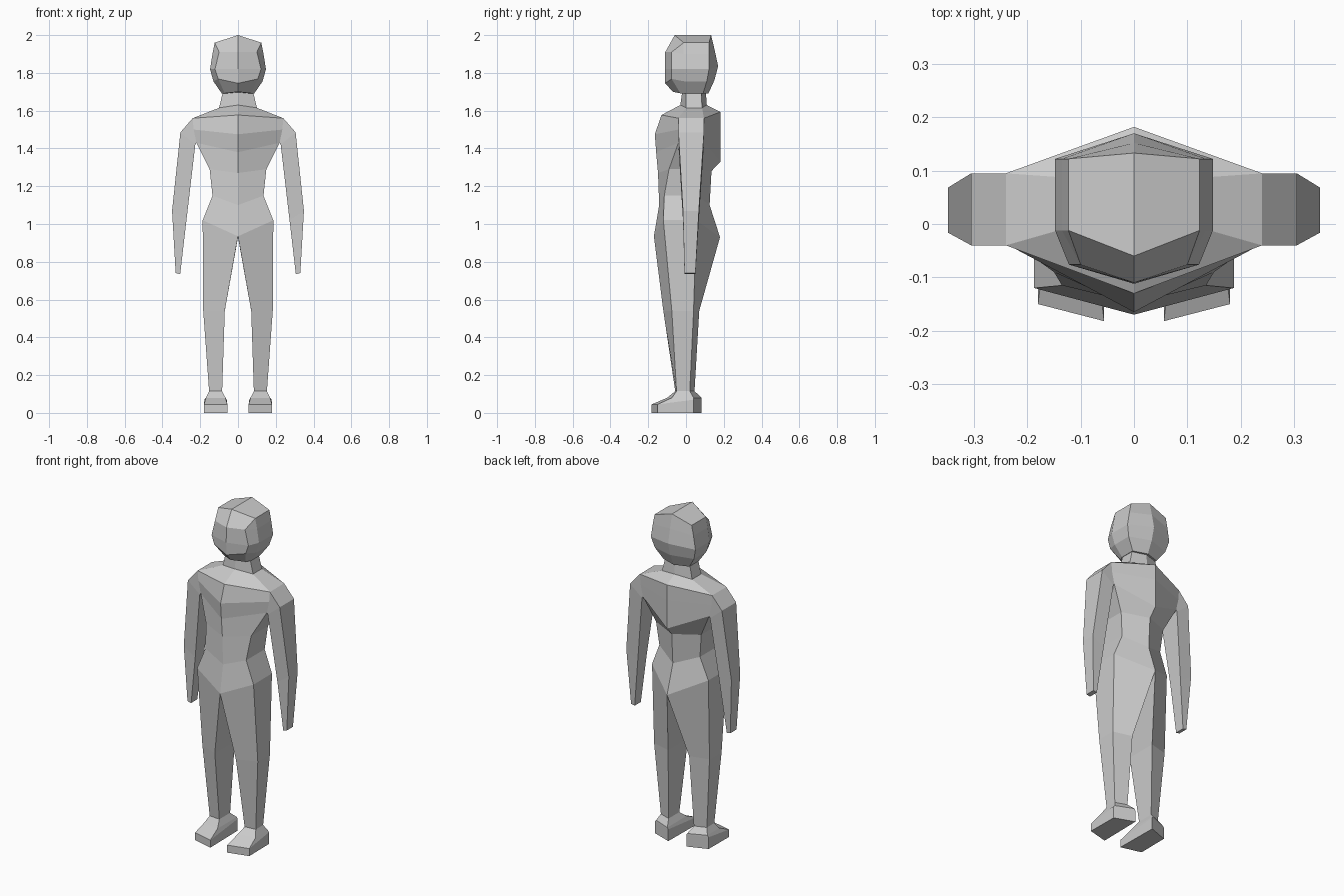
import bpy, bmesh


def loft(bm, rings, closed, cap_first=False, cap_last=False):
    """Skin matching rings, on both sides of x = 0."""
    for s in (1, -1):
        vs = [[bm.verts.new((s * x, y, z)) for x, y, z in r] for r in rings]
        n = len(rings[0])
        for a, b in zip(vs, vs[1:]):
            for i in range(n if closed else n - 1):
                j = (i + 1) % n
                bm.faces.new((a[i], a[j], b[j], b[i]))
        if cap_first:
            bm.faces.new(vs[0])
        if cap_last:
            bm.faces.new(vs[-1])


def finish(bm, name):
    bmesh.ops.remove_doubles(bm, verts=bm.verts, dist=0.0005)
    bmesh.ops.recalc_face_normals(bm, faces=bm.faces)
    mesh = bpy.data.meshes.new(name)
    bm.to_mesh(mesh)
    bm.free()
    bpy.context.collection.objects.link(bpy.data.objects.new(name, mesh))


def torso_ring(front, side, back):
    """front/back = (y, z) on the centre line, side = (x, y front, y back, z)."""
    x, y0, y1, z = side
    return [(0, *front), (x, y0, z), (x, y1, z), (0, *back)]


# Neck and torso, top to hip
torso = [
    torso_ring((-0.02, 1.70), (0.08, 0.0, 0.08, 1.70), (0.105, 1.70)),
    torso_ring((-0.03, 1.63), (0.10, 0.0, 0.085, 1.615), (0.11, 1.63)),
    torso_ring((-0.13, 1.577), (0.24, -0.04, 0.095, 1.56), (0.182, 1.593)),
    torso_ring((-0.165, 1.475), (0.235, -0.04, 0.095, 1.50), (0.182, 1.50)),
    torso_ring((-0.158, 1.38), (0.22, -0.04, 0.095, 1.43), (0.182, 1.33)),
    torso_ring((-0.148, 1.27), (0.15, -0.09, 0.07, 1.29), (0.135, 1.28)),
    torso_ring((-0.142, 1.10), (0.135, -0.115, 0.06, 1.15), (0.125, 1.10)),
    torso_ring((-0.17, 0.935), (0.187, -0.12, 0.055, 1.02), (0.18, 0.93)),
]

# Leg and foot: front inner, front outer, back outer, back inner
leg = [
    torso[-1],
    [(0.07, -0.12, 0.54), (0.184, -0.075, 0.54), (0.184, 0.04, 0.54), (0.07, 0.07, 0.54)],
    [(0.084, -0.057, 0.115), (0.153, -0.05, 0.115), (0.153, 0.02, 0.115), (0.084, 0.045, 0.115)],
    [(0.066, -0.10, 0.08), (0.17, -0.075, 0.08), (0.17, 0.04, 0.08), (0.066, 0.083, 0.08)],
    [(0.056, -0.182, 0.045), (0.18, -0.15, 0.045), (0.178, 0.04, 0.07), (0.06, 0.083, 0.07)],
    [(0.056, -0.182, 0), (0.18, -0.15, 0), (0.178, 0.04, 0), (0.06, 0.083, 0)],
]
bm = bmesh.new()
loft(bm, torso, False, cap_first=True)
loft(bm, leg, True, cap_last=True)
finish(bm, "torso_and_legs")

# Arms: outer x, z, inner x, z, front y, back y
bm = bmesh.new()
arm = [[(xo, y0, zo), (xi, y0, zi), (xi, y1, zi), (xo, y1, zo)]
       for xo, zo, xi, zi, y0, y1 in [
           (0.24, 1.56, 0.22, 1.43, -0.04, 0.095),
           (0.305, 1.485, 0.226, 1.42, -0.04, 0.095),
           (0.349, 1.07, 0.273, 1.02, -0.016, 0.068),
           (0.33, 0.74, 0.306, 0.735, -0.008, 0.05)]]
loft(bm, arm, True, cap_first=True, cap_last=True)
finish(bm, "arms")

# Head: centre front, face corner, side front, side back, centre back
head = [
    [(0, -0.06, 2.0), (0.123, -0.012, 1.96), (0.123, -0.012, 1.96), (0.123, 0.122, 1.96), (0, 0.133, 2.0)],
    [(0, -0.11, 1.91), (0.10, -0.076, 1.91), (0.135, -0.012, 1.90), (0.135, 0.122, 1.90), (0, 0.152, 1.92)],
    [(0, -0.112, 1.82), (0.122, -0.076, 1.82), (0.148, -0.012, 1.82), (0.148, 0.122, 1.82), (0, 0.17, 1.835)],
    [(0, -0.11, 1.745), (0.105, -0.076, 1.768), (0.13, -0.008, 1.755), (0.13, 0.11, 1.755), (0, 0.15, 1.76)],
    [(0, -0.07, 1.70), (0.07, -0.03, 1.692), (0.085, 0, 1.69), (0.085, 0.09, 1.69), (0, 0.118, 1.69)],
]
bm = bmesh.new()
loft(bm, head, False, cap_first=True, cap_last=True)
finish(bm, "head")
